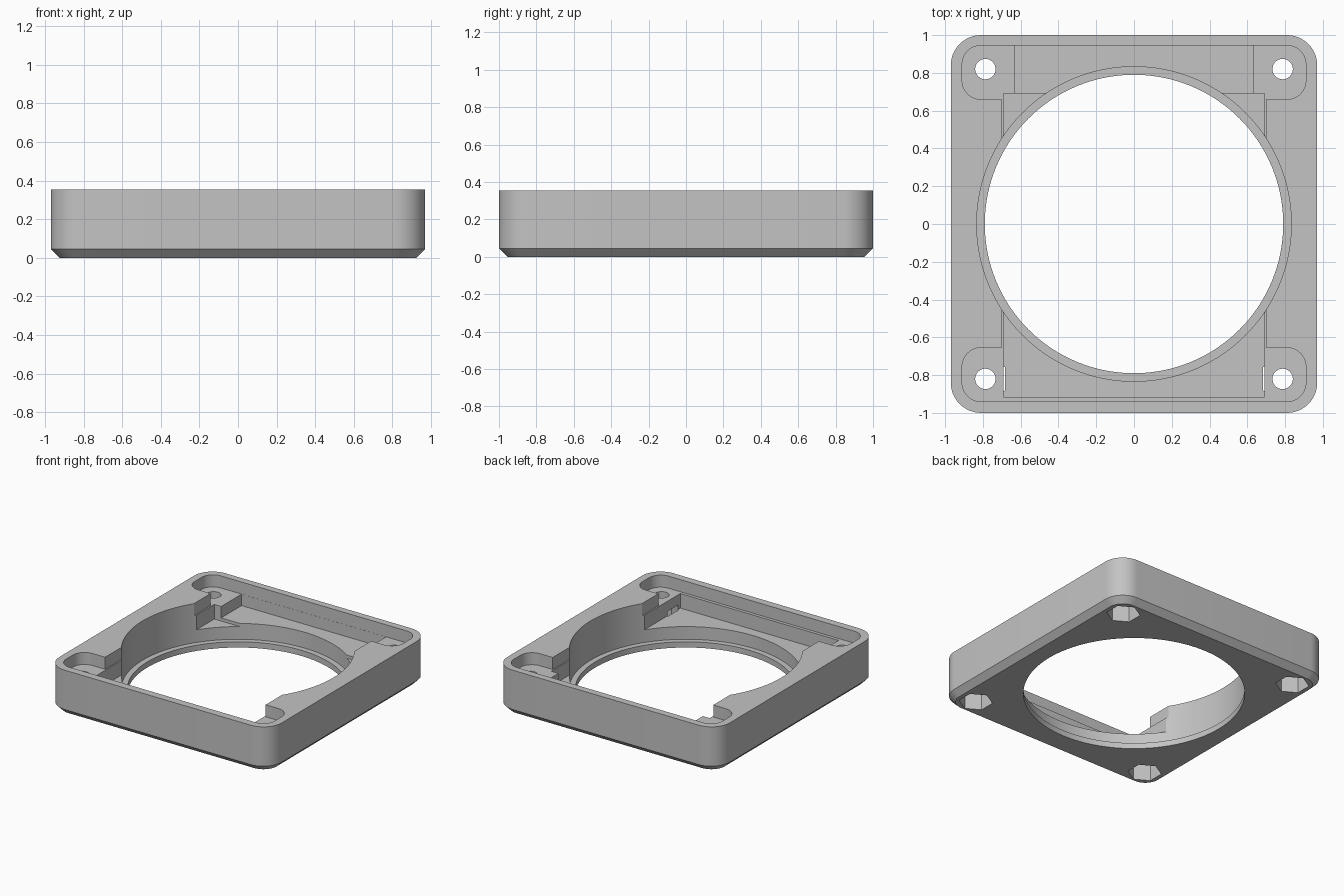
import bpy, bmesh, math

if "Cube" in bpy.data.objects:
    bpy.data.objects.remove(bpy.data.objects["Cube"])

HX, HY, H = 0.97, 1.0, 0.355      # half width, half depth, height
CH = 0.045                        # bottom chamfer and lip thickness
SHELF = 0.26                      # upper pocket floor
TOP = 0.5                         # cutter top, above the body


def rounded(x0, x1, y0, y1, r, n=12):
    """Outline of a rounded rectangle, counter-clockwise."""
    pts = []
    for cx, cy, a0 in ((x1 - r, y1 - r, 0), (x0 + r, y1 - r, 90),
                       (x0 + r, y0 + r, 180), (x1 - r, y0 + r, 270)):
        for i in range(n + 1):
            a = math.radians(a0 + 90 * i / n)
            pts.append((cx + r * math.cos(a), cy + r * math.sin(a)))
    return pts


def box(x0, x1, y0, y1):
    return [(x0, y0), (x1, y0), (x1, y1), (x0, y1)]


def circle(cx, cy, r, n, start=0.0):
    return [(cx + r * math.cos(start + math.tau * i / n),
             cy + r * math.sin(start + math.tau * i / n)) for i in range(n)]


def loft(name, sections):
    """Closed solid through matching outlines at rising heights."""
    bm = bmesh.new()
    rings = [[bm.verts.new((x, y, z)) for x, y in pts] for pts, z in sections]
    for a, b in zip(rings, rings[1:]):
        for i in range(len(a)):
            j = (i + 1) % len(a)
            bm.faces.new((a[i], a[j], b[j], b[i]))
    bm.faces.new(rings[0][::-1])
    bm.faces.new(rings[-1])
    bmesh.ops.recalc_face_normals(bm, faces=bm.faces)
    me = bpy.data.meshes.new(name)
    bm.to_mesh(me)
    bm.free()
    ob = bpy.data.objects.new(name, me)
    bpy.context.collection.objects.link(ob)
    return ob


def cut(target, outline, z0, z1):
    """Subtract a prism and discard the cutter."""
    cutter = loft("cutter", [(outline, z0), (outline, z1)])
    cutter.hide_render = True
    mod = target.modifiers.new("cut", 'BOOLEAN')
    mod.operation, mod.solver, mod.object = 'DIFFERENCE', 'EXACT', cutter
    bpy.context.view_layer.objects.active = target
    bpy.ops.object.modifier_apply(modifier=mod.name)
    bpy.data.objects.remove(cutter)


# Rounded body with chamfered underside
full = rounded(-HX, HX, -HY, HY, 0.16)
inset = rounded(-HX + CH, HX - CH, -HY + CH, HY - CH, 0.16 - CH)
frame = loft("mounting_frame", [(inset, 0), (full, CH), (full, H)])

# Upper pocket: back band, front band and the link between them
cut(frame, rounded(-0.91, 0.91, 0.66, 0.945, 0.1), SHELF, TOP)
cut(frame, rounded(-0.91, 0.91, -0.94, -0.655, 0.1), SHELF, TOP + 0.01)
cut(frame, box(-0.70, 0.70, -0.80, 0.80), SHELF, TOP + 0.02)

# Deep pocket and the slightly shallower recess behind it
cut(frame, box(-0.69, 0.69, -0.915, 0.69), 0.145, TOP + 0.03)
cut(frame, box(-0.63, 0.63, 0.60, 0.944), 0.17, TOP + 0.04)

# Round opening with a thin lip at the bottom
cut(frame, circle(0, 0, 0.833, 128), CH, TOP + 0.05)
cut(frame, circle(0, 0, 0.79, 128), -0.1, TOP + 0.06)

# Corner screw holes with hexagonal nut recesses below
for sx in (-1, 1):
    for sy in (-1, 1):
        x, y = sx * 0.787, sy * 0.82
        cut(frame, circle(x, y, 0.121, 6, math.pi / 6), -0.1, 0.18)
        cut(frame, circle(x, y, 0.054, 32), -0.2, TOP + 0.07)

# Colour and shading
grey = bpy.data.materials.new("light_grey")
grey.diffuse_color = (0.55, 0.55, 0.55, 1)
grey.use_nodes = True
grey.node_tree.nodes["Principled BSDF"].inputs["Base Color"].default_value = grey.diffuse_color
frame.data.materials.clear()
frame.data.materials.append(grey)
for p in frame.data.polygons:
    p.material_index = 0
bpy.ops.object.select_all(action='DESELECT')
frame.select_set(True)
bpy.context.view_layer.objects.active = frame
bpy.ops.object.shade_smooth_by_angle(angle=math.radians(30))
